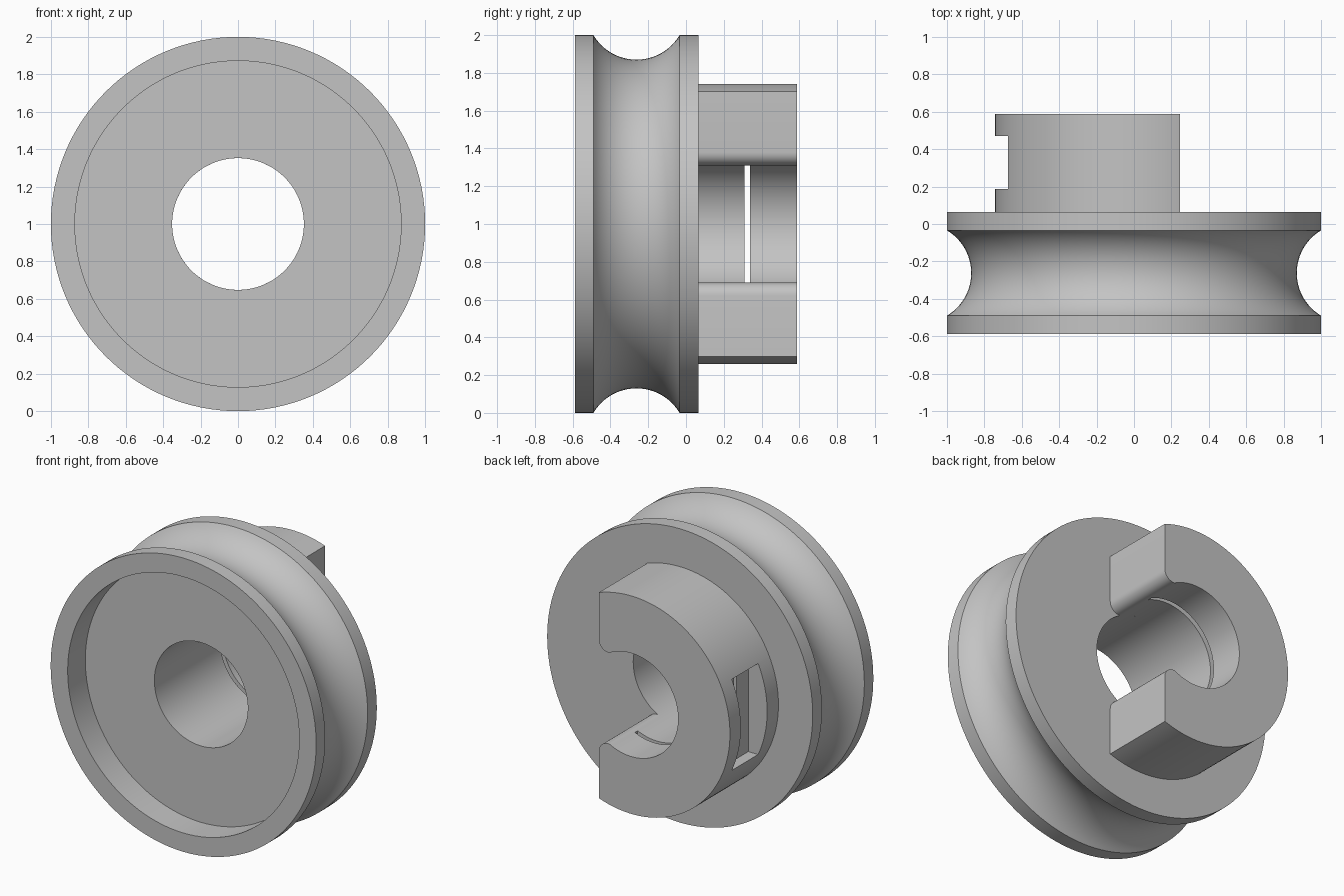
import bpy, bmesh
from math import sin, cos, pi, radians, acos, asin, sqrt

cube = bpy.data.objects.get("Cube")
if cube:
    bpy.data.objects.remove(cube, do_unlink=True)

AXIS_Z = 1.0          # height of the wheel axis
FRONT, BACK = -0.587, 0.587
FLANGE_BACK = 0.065
BORE, HUB = 0.352, 0.742
SEGMENTS = 128

grey = bpy.data.materials.new("plain grey")
grey.use_nodes = True
colour = (0.55, 0.55, 0.55, 1)
grey.diffuse_color = colour
grey.node_tree.nodes["Principled BSDF"].inputs["Base Color"].default_value = colour


def arc(cx, cz, r, start, end, steps):
    """Points along an arc, both ends included."""
    return [(cx + r * cos(start + (end - start) * i / steps),
             cz + r * sin(start + (end - start) * i / steps)) for i in range(steps + 1)]


def make_object(name, bm):
    bmesh.ops.recalc_face_normals(bm, faces=bm.faces)
    mesh = bpy.data.meshes.new(name)
    bm.to_mesh(mesh)
    bm.free()
    mesh.materials.append(grey)
    obj = bpy.data.objects.new(name, mesh)
    bpy.context.collection.objects.link(obj)
    return obj


def extrude_outline(name, outline, y0, y1):
    """Prism from an (x, z) outline around the wheel axis."""
    bm = bmesh.new()
    face = bm.faces.new([bm.verts.new((x, y0, z + AXIS_Z)) for x, z in outline])
    new = bmesh.ops.extrude_face_region(bm, geom=[face])["geom"]
    verts = [v for v in new if isinstance(v, bmesh.types.BMVert)]
    bmesh.ops.translate(bm, verts=verts, vec=(0, y1 - y0, 0))
    return make_object(name, bm)


def lathe(name, profile):
    """Closed (radius, y) profile turned about the wheel axis."""
    bm = bmesh.new()
    rings = []
    for i in range(SEGMENTS):
        a = 2 * pi * i / SEGMENTS
        rings.append([bm.verts.new((r * cos(a), y, AXIS_Z + r * sin(a))) for r, y in profile])
    n = len(profile)
    for i in range(SEGMENTS):
        p, q = rings[i], rings[(i + 1) % SEGMENTS]
        for j in range(n):
            k = (j + 1) % n
            bm.faces.new((p[j], p[k], q[k], q[j]))
    return make_object(name, bm)


def activate(obj):
    bpy.ops.object.select_all(action='DESELECT')
    obj.select_set(True)
    bpy.context.view_layer.objects.active = obj


def cut(obj, cutter):
    mod = obj.modifiers.new("cut", 'BOOLEAN')
    mod.operation = 'DIFFERENCE'
    mod.solver = 'EXACT'
    mod.object = cutter
    activate(obj)
    bpy.ops.object.modifier_apply(modifier=mod.name)
    bpy.data.objects.remove(cutter, do_unlink=True)


# Grooved wheel with a shallow round recess in its front
half, sag = 0.228, 0.13
groove_r = (half ** 2 + sag ** 2) / (2 * sag)
spread = asin(half / groove_r)
groove_mid = -0.262
groove = [(1 - sag + groove_r - groove_r * cos(t), groove_mid + groove_r * sin(t))
          for t in (spread * (i / 12 - 1) for i in range(25))]
recess_floor = FRONT + 0.19
wheel = lathe("grooved_wheel",
              [(BORE, recess_floor), (0.872, recess_floor), (0.872, FRONT), (1, FRONT)]
              + groove + [(1, FLANGE_BACK), (BORE, FLANGE_BACK)])

# C-shaped hub, open towards +x, with rounded lips
flat_x, throat, fillet = 0.245, 0.31, 0.07
outer = acos(flat_x / HUB)
lip = asin(throat / BORE)
lip_c = (flat_x - fillet, throat + fillet)
hub_outline = (arc(0, 0, HUB, outer, 2 * pi - outer, 96)
               + arc(lip_c[0], -lip_c[1], fillet, 0, pi / 2, 8)
               + arc(0, 0, BORE, 2 * pi - lip, lip, 80)
               + arc(lip_c[0], lip_c[1], fillet, -pi / 2, 0, 8))
hub = extrude_outline("open_hub", hub_outline, FLANGE_BACK, BACK)


def box(x0, x1):
    return [(x0, -throat), (x1, -throat), (x1, throat), (x0, throat)]


# Side pocket, thin slit through the wall, and ring groove in the bore
cut(hub, extrude_outline("pocket_cutter", box(-0.9, -0.6), 0.187, 0.47))
cut(hub, extrude_outline("slit_cutter", box(-0.8, 0), 0.311, 0.34))
cut(hub, extrude_outline("ring_cutter",
                         arc(0, 0, 0.39, radians(68), radians(292), 72), 0.311, 0.34))

for part in (wheel, hub):
    activate(part)
    bpy.ops.object.shade_smooth_by_angle(angle=radians(30))
